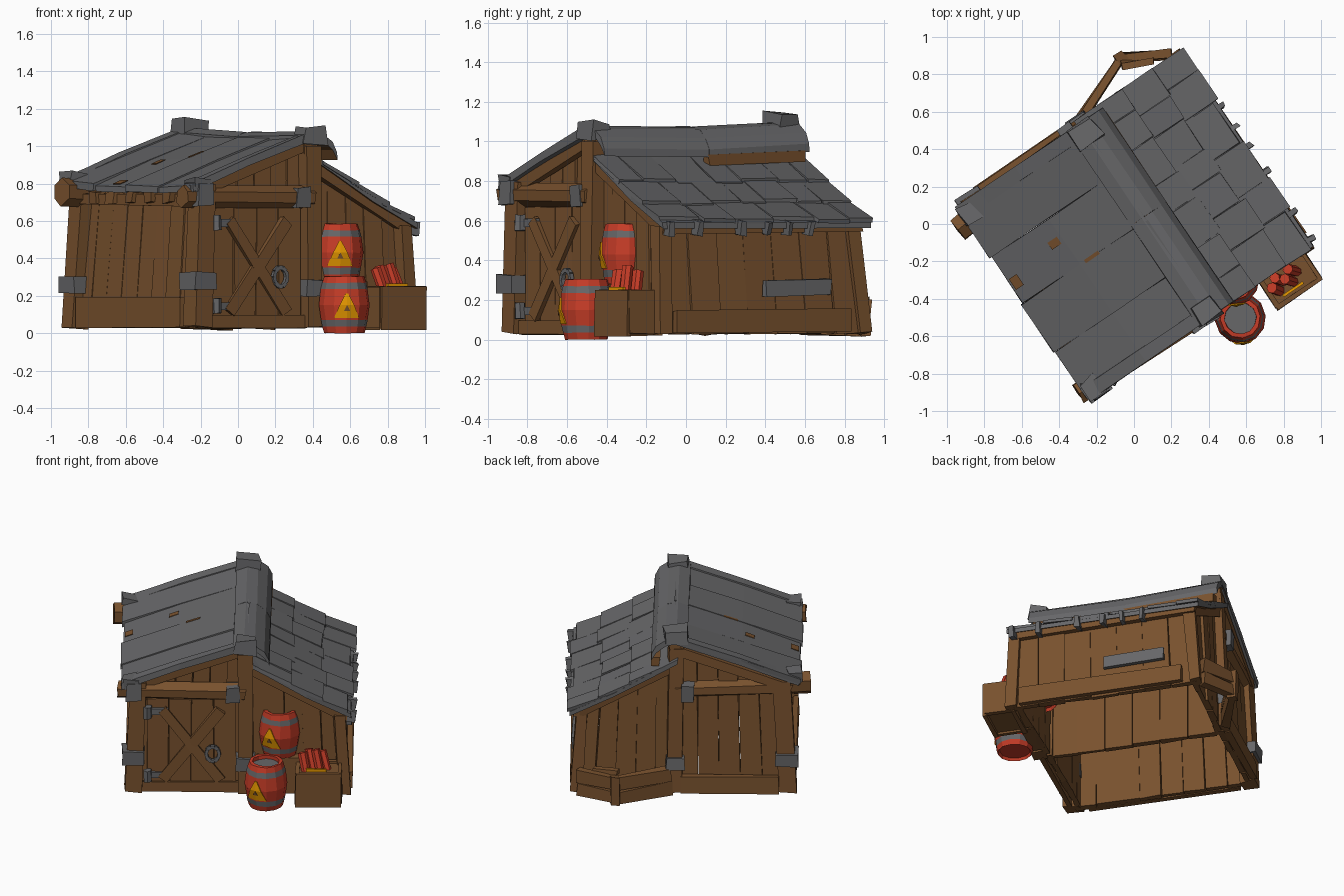
import bpy, bmesh, math, random
from mathutils import Vector as V, Matrix

random.seed(4)
TURN = Matrix.Rotation(math.radians(34), 4, 'Z')   # the hut is turned on the ground; built square, then rotated


def material(name, col):
    m = bpy.data.materials.new(name)
    m.diffuse_color = (*col, 1)
    return m


WOOD = material("brown wood", (0.19, 0.083, 0.027))
GREY = material("grey metal", (0.135, 0.135, 0.14))
RED = material("red paint", (0.56, 0.045, 0.02))
ORANGE = material("orange sign", (0.85, 0.34, 0.0))


def part(name, pieces, mat, jit=0.005, under=None):
    """One object from prisms; each prism is a list of point rings."""
    bm = bmesh.new()
    for rings in pieces:
        vs = [[bm.verts.new(TURN @ (V(c) + V([random.uniform(-jit, jit) for _ in range(3)]))) for c in r] for r in rings]
        n = len(vs[0])
        for a, b in zip(vs, vs[1:]):
            for i in range(n):
                bm.faces.new((a[i], a[(i + 1) % n], b[(i + 1) % n], b[i]))
        bm.faces.new(vs[0])
        bm.faces.new(vs[-1])
    bmesh.ops.recalc_face_normals(bm, faces=bm.faces)
    if under:                                       # underside gets its own colour
        for f in bm.faces:
            f.material_index = int(f.normal.z < -0.4)
    me = bpy.data.meshes.new(name)
    bm.to_mesh(me)
    bm.free()
    me.materials.append(mat)
    if under:
        me.materials.append(under)
    ob = bpy.data.objects.new(name, me)
    bpy.context.collection.objects.link(ob)
    return ob


def beam(a, b, w, h, n=4):
    """Bar from a to b; n = 4 gives a squared beam, more gives a log."""
    a, b = V(a), V(b)
    d = (b - a).normalized()
    side = d.cross(V((0, 0, 1)) if abs(d.z) < 0.9 else V((0, 1, 0))).normalized()
    up = side.cross(d)
    k = 0.5 / math.cos(math.pi / n)
    angs = [2 * math.pi * (i + 0.5) / n for i in range(n)]
    return [[c + side * w * k * math.cos(t) + up * h * k * math.sin(t) for t in angs] for c in (a, b)]


def box(c, s):
    c, s = V(c), V(s)
    return beam(c - V((s.x / 2, 0, 0)), c + V((s.x / 2, 0, 0)), s.y, s.z)


def sheet(profile, q0, q1, t, lift=lambda q: 0):
    """Bent roof plate: profile of (p, z) points stretched from q0 to q1."""
    return [[(p, q0, z + lift(q0)), (p, q1, z + lift(q1)), (p, q1, z + lift(q1) - t), (p, q0, z + lift(q0) - t)]
            for p, z in profile]


MAIN = [(-0.73, 0.785), (-0.36, 0.925), (0.07, 1.07)]
LEAN = [(0.04, 0.965), (0.20, 0.875), (0.45, 0.73), (0.73, 0.59)]


def height(p, prof):
    for (a, za), (b, zb) in zip(prof, prof[1:]):
        if p <= b:
            return za + (zb - za) * (p - a) / (b - a)
    return prof[-1][1]


def under_roof(p):
    return height(p, MAIN if p < 0.05 else LEAN) - 0.025


def wall(name, a, b, n, lean=(0, 0), lean_b=None, t=0.04):
    """Row of upright planks whose tops follow the roof; each end may lean its own way."""
    a, b = V((*a, 0)), V((*b, 0))
    la, lb = V((*lean, 0)), V((*(lean_b or lean), 0))
    nrm = (b - a).normalized().cross(V((0, 0, 1))) * t
    out = []
    for i in range(n):
        s, e = i / n, (i + 0.985) / n
        l, r = a.lerp(b, s), a.lerp(b, e)
        o = nrm * random.uniform(-0.2, 0.2)
        z = V((0, 0, 0.03))
        tl, tr = l + la.lerp(lb, s), r + la.lerp(lb, e)
        tl.z, tr.z = under_roof(tl.x), under_roof(tr.x)
        out.append([[l + z + o, r + z + o, r + z - nrm, l + z - nrm], [tl + o, tr + o, tr - nrm, tl - nrm]])
    part(name, out, WOOD, 0.004)


# plank walls, leaning inwards towards the top
wall("left_wall", (-0.67, 0.58), (-0.67, -0.58), 8, (0.06, -0.03), (0.06, 0.02))
wall("front_wall", (-0.64, -0.57), (0.05, -0.57), 6, (0.04, 0.01), (0, 0.01))
wall("back_wall", (0.05, 0.60), (-0.64, 0.60), 5, (0, -0.04), (0.04, -0.04))
wall("side_shed_back_wall", (0.70, 0.62), (0.06, 0.60), 5, (-0.05, -0.05), (0, -0.04))
wall("side_shed_right_wall", (0.70, -0.61), (0.70, 0.62), 7, (-0.04, 0), (-0.04, -0.04))
wall("side_shed_front_wall", (0.07, -0.575), (0.68, -0.59), 5, (0, 0.01), (-0.03, 0.01))
wall("partition_wall", (0.04, -0.55), (0.04, 0.55), 6)

# posts, cross beams and low boards: base p, q, top p, q, height, width
posts = [(-0.66, -0.595, -0.62, -0.58, 0.80, 0.11), (-0.66, 0.575, -0.62, 0.54, 0.80, 0.11),
         (0.06, -0.61, 0.055, -0.60, 1.0, 0.09), (0.06, 0.60, 0.055, 0.56, 1.02, 0.09),
         (0.69, -0.61, 0.655, -0.60, 0.575, 0.075), (0.69, 0.61, 0.65, 0.56, 0.575, 0.075)]
part("corner_posts", [beam((p, q, 0.03), (tp, tq, z), w, w) for p, q, tp, tq, z, w in posts], WOOD, 0.008)
part("cross_beams", [beam((-0.755, -0.585, 0.73), (0.06, -0.60, 0.725), 0.11, 0.105, 6),
                     beam((-0.80, 0.50, 0.755), (-0.60, 0.52, 0.75), 0.13, 0.13, 6),
                     beam((-0.66, 0.55, 0.75), (0.06, 0.575, 0.73), 0.09, 0.09, 6),
                     beam((-0.67, 0.55, 0.72), (-0.66, -0.58, 0.71), 0.06, 0.06),
                     beam((0.05, -0.62, 1.0), (0.05, 0.60, 1.02), 0.09, 0.09)], WOOD)
part("low_boards", [beam((-0.69, 0.50, 0.11), (-0.695, -0.50, 0.11), 0.035, 0.16),
                    beam((0.72, -0.55, 0.09), (0.71, 0.52, 0.10), 0.035, 0.11),
                    beam((-0.60, 0.62, 0.09), (0.02, 0.625, 0.09), 0.04, 0.12),
                    beam((-0.60, -0.60, 0.06), (0.03, -0.60, 0.06), 0.03, 0.07)], WOOD)
part("rafter_ends", [box((-0.68, q, 0.725), (0.08, 0.07, 0.06)) for q in (-0.38, -0.2, -0.02, 0.16, 0.33)], WOOD, 0.01)
part("rake_boards", [beam((s, q, under_roof(s) - 0.03), (e, q, under_roof(e) - 0.03), 0.04, 0.06)
                     for q in (-0.60, 0.58) for s, e in ((-0.68, 0.04), (0.06, 0.69))], WOOD)

# metal bands on posts and beams
part("post_bands", [box((-0.655, -0.595, 0.28), (0.145, 0.145, 0.09)), box((-0.65, 0.565, 0.26), (0.145, 0.145, 0.085)),
                    box((0.057, -0.61, 0.24), (0.115, 0.115, 0.09)), box((0.057, 0.595, 0.24), (0.115, 0.115, 0.08)),
                    box((-0.02, -0.60, 0.725), (0.085, 0.125, 0.11)), box((-0.02, 0.58, 0.73), (0.085, 0.13, 0.11)),
                    box((-0.65, -0.595, 0.74), (0.10, 0.135, 0.12))], GREY, 0.006)
part("right_wall_plate", [beam((0.706, 0.0, 0.26), (0.706, 0.40, 0.265), 0.03, 0.085)], GREY)

# door with braces, hinges and ring
part("door_planks", [box((-0.50 + i * 0.142, -0.585, 0.37), (0.138, 0.03, 0.60)) for i in range(4)], WOOD)
part("door_braces", [beam((-0.47, -0.61, 0.60), (-0.10, -0.61, 0.11), 0.03, 0.065),
                     beam((-0.10, -0.61, 0.60), (-0.47, -0.61, 0.11), 0.025, 0.065)], WOOD)
part("door_hinges", [g for z in (0.59, 0.145) for g in (box((-0.50, -0.612, z), (0.14, 0.02, 0.04)),
                     beam((-0.565, -0.63, z - 0.04), (-0.565, -0.63, z + 0.04), 0.05, 0.05, 6))], GREY, 0.003)
ring = [V((0.042 * math.cos(t), 0, 0.052 * math.sin(t))) + V((-0.15, -0.625, 0.30))
        for t in [i * math.pi / 5 for i in range(10)]]
part("door_ring", [beam(ring[i], ring[(i + 1) % 10], 0.02, 0.022) for i in range(10)], GREY, 0)

# main roof: wide plates, raised end strips, folded ridge cap
lift = lambda q: 0.02 * q + 0.03 * (q / 0.6) ** 4 * 0.5
qs = [-0.63, -0.33, -0.02, 0.28, 0.61]
part("main_roof", [sheet([(p - 0.012 * (i % 2) * (p < -0.7), z + 0.006 * (i % 2)) for p, z in MAIN], a, b, 0.035, lift)
                   for i, (a, b) in enumerate(zip(qs, qs[1:]))], GREY, 0.004, WOOD)
part("roof_end_strips", [sheet([(p, z + 0.012) for p, z in MAIN], a, b, 0.05, lift)
                         for a, b in ((-0.65, -0.57), (0.53, 0.61))], GREY, 0.004)
CAP = [(-0.02, 1.05), (0.05, 1.075), (0.12, 1.06), (0.18, 1.015), (0.21, 0.96)]
part("ridge_cap", [sheet(CAP, -0.64, 0.0, 0.04, lift), sheet(CAP, 0.0, 0.61, 0.04, lift)], GREY, 0.003, WOOD)
part("ridge_underboard", [beam((0.185, 0.0, 0.91), (0.185, 0.59, 0.925), 0.05, 0.06)], WOOD, 0.008)
part("roof_corner_caps", [box((0.055, -0.60, 1.055), (0.13, 0.12, 0.085)), box((0.06, 0.55, 1.10), (0.14, 0.12, 0.09)),
                          box((-0.67, -0.60, 0.795), (0.10, 0.11, 0.07)), box((-0.70, 0.54, 0.825), (0.10, 0.11, 0.07))],
     GREY, 0.014)
part("roof_rust_patches", [sheet([(p, height(p, MAIN) + lift(q) + 0.009), (p + l, height(p + l, MAIN) + lift(q) + 0.009)],
                                 q, q + w, 0.004)
                           for p, q, l, w in ((-0.44, 0.13, 0.06, 0.045), (-0.33, -0.03, 0.09, 0.02),
                                              (-0.72, 0.06, 0.05, 0.07))], WOOD, 0)

# side roof: base sheet, overlapping shingles, hanging tabs
part("side_roof", [sheet(LEAN, -0.635, 0.635, 0.03)], GREY, 0.003, WOOD)
shingles = []
for p0, p1 in ((0.50, 0.735), (0.30, 0.56), (0.12, 0.36)):
    q = -0.64
    while q < 0.58:
        e = min(q + random.uniform(0.14, 0.26), 0.64)
        d = random.uniform(-0.03, 0.015)
        r = random.uniform(0, 0.01)
        shingles.append(sheet([(p0, height(p0, LEAN) + 0.003), (p1 + d, height(p1 + d, LEAN) + 0.014 + r)], q, e - 0.005, 0.02))
        q = e
part("side_roof_shingles", shingles, GREY, 0.004)
part("eave_tabs", [beam((0.725, q, 0.60), (0.715, q, 0.53), 0.075, 0.03) for q in (-0.59, -0.42, -0.16, 0.0, 0.13, 0.26)],
     GREY, 0.008)
part("eave_board", [beam((0.685, -0.61, 0.555), (0.685, 0.60, 0.565), 0.04, 0.04)], WOOD)


# barrels
def barrel(name, p, q, z0):
    prof = [(0.10, 0.02), (0.108, 0), (0.118, 0.035), (0.124, 0.07), (0.137, 0.15), (0.126, 0.235), (0.118, 0.27),
            (0.107, 0.305), (0.085, 0.305), (0.085, 0.28)]
    face = math.radians(-84 - 34)
    pt = lambda t, r, z: (p + r * math.cos(t), q + r * math.sin(t), z0 + z)
    ob = part(name, [[[pt(face + i * math.pi / 6, r, z) for i in range(12)] for r, z in prof]], RED, 0.002)
    ob.data.materials.append(GREY)
    for f in ob.data.polygons:                      # metal hoops and lid by height
        h = f.center.z - z0
        f.material_index = int(0.04 < h < 0.066 or 0.24 < h < 0.27 or (f.normal.z > 0.9 and h < 0.295))
    for label, mat, k, off in (("_sign", ORANGE, 1, 0.006), ("_sign_mark", WOOD, 0.22, 0.009)):
        strip = []
        for z, w in [(0.08, 31), (0.15, 16), (0.212, 3)]:
            zz = 0.13 + (z - 0.13) * k
            r, a = height(zz, [(zb, rb) for rb, zb in prof[1:8]]), math.radians(w * k)
            strip.append([pt(face + s * a, r + o, zz) for s, o in
                          ((-1, off), (0, off), (1, off), (1, off - 0.008), (0, off - 0.008), (-1, off - 0.008))])
        part(name + label, [strip], mat, 0)


barrel("front_barrel", 0.19, -0.735, 0.0)
barrel("upper_barrel", 0.275, -0.545, 0.28)
part("barrel_stand", [box((0.27, -0.59, 0.155), (0.28, 0.08, 0.25))], WOOD)

# crate of red sticks
cp, cq = 0.525, -0.705
part("crate", [box((cp, cq - 0.095, 0.135), (0.29, 0.025, 0.23)), box((cp, cq + 0.095, 0.135), (0.29, 0.025, 0.23)),
               box((cp - 0.135, cq, 0.14), (0.025, 0.19, 0.22)), box((cp + 0.135, cq, 0.14), (0.025, 0.19, 0.22)),
               box((cp, cq, 0.14), (0.26, 0.18, 0.19))], WOOD, 0.004)
part("red_sticks", [beam((cp - 0.075 + i * 0.045, cq - 0.035 + 0.035 * (i % 2), 0.20),
                         (cp - 0.105 + i * 0.042, cq + 0.01 + 0.035 * (i % 2), 0.345 + 0.012 * (i % 3)), 0.052, 0.052, 7)
                    for i in range(4)], RED, 0.002)
part("stick_strap", [beam((cp - 0.08, cq - 0.06, 0.255), (cp + 0.05, cq - 0.06, 0.255), 0.015, 0.02)], ORANGE, 0)

# three-cornered plank pen at the back
A, B, C = (0.09, 0.63), (0.44, 0.775), (0.67, 0.64)
part("back_pen", [beam((*s, z), (*e, z - 0.01), 0.05, 0.085) for z in (0.07, 0.165) for s, e in ((A, B), (B, C))]
     + [beam((*B, 0.02), (*B, 0.21), 0.06, 0.06), beam((0.57, 0.66, 0.20), (0.42, 0.74, 0.22), 0.04, 0.03)], WOOD, 0.008)
